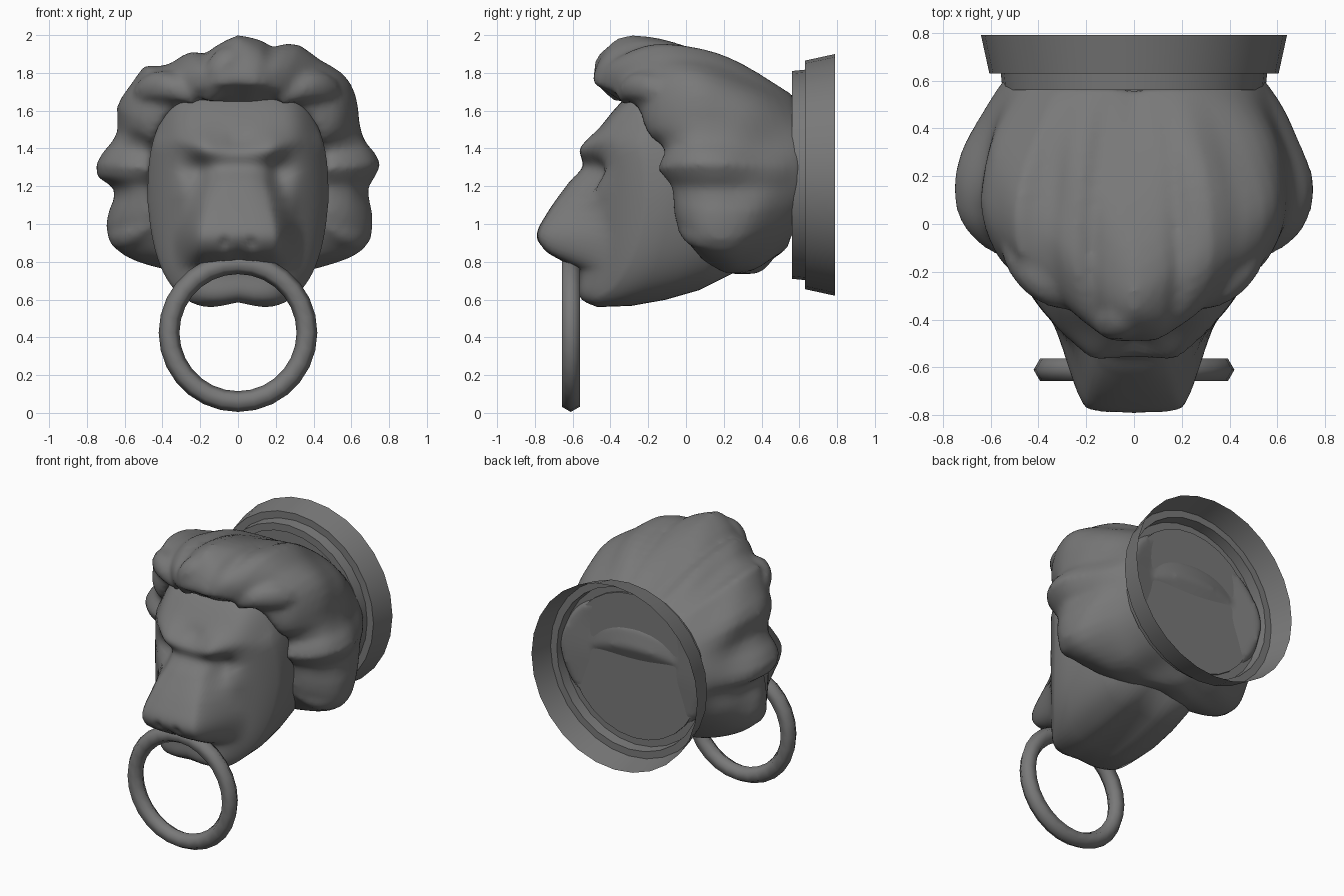
import bpy, bmesh, math
from math import sin, cos, pi, exp

cube = bpy.data.objects.get("Cube")
if cube:
    bpy.data.objects.remove(cube, do_unlink=True)

iron = bpy.data.materials.new("dark grey iron")
iron.use_nodes = True
grey = (0.19, 0.19, 0.19, 1)
iron.diffuse_color = grey
shader = next(n for n in iron.node_tree.nodes if n.type == 'BSDF_PRINCIPLED')
shader.inputs["Base Color"].default_value = grey


def spline(points):
    """Smooth function through (key, value) points."""
    n = len(points)

    def slope(i):
        a, b = points[max(i - 1, 0)], points[min(i + 1, n - 1)]
        return (b[1] - a[1]) / (b[0] - a[0])

    def value(k):
        k = min(max(k, points[0][0]), points[-1][0])
        i = next((j for j in range(n - 1) if k <= points[j + 1][0]), n - 2)
        (k0, v0), (k1, v1) = points[i], points[i + 1]
        h = k1 - k0
        t = (k - k0) / h
        s = t * t * (3 - 2 * t)
        return (v0 + (v1 - v0) * s + h * t * (1 - t) ** 2 * slope(i)
                - h * t * t * (1 - t) * slope(i + 1))
    return value


def step(a, b, v):
    t = min(max((v - a) / (b - a), 0), 1)
    return t * t * (3 - 2 * t)


def bump(x, z, cx, cz, size):
    return exp(-((x - cx) ** 2 + (z - cz) ** 2) / size ** 2)


def skin(bm, rings, first, last=None):
    """Join closed rings of points; end points close them with fans."""
    loops = [[bm.verts.new(p) for p in ring] for ring in rings]
    n = len(loops[0])
    for a, b in zip(loops, loops[1:]):
        for i in range(n):
            j = (i + 1) % n
            bm.faces.new((a[i], a[j], b[j], b[i]))
    for loop, tip in ((loops[0], first), (loops[-1], last)):
        if tip is not None:
            v = bm.verts.new(tip)
            for i in range(n):
                bm.faces.new((loop[i], loop[(i + 1) % n], v))


def finish(bm, name):
    bmesh.ops.recalc_face_normals(bm, faces=bm.faces[:])
    mesh = bpy.data.meshes.new(name)
    bm.to_mesh(mesh)
    bm.free()
    for p in mesh.polygons:
        p.use_smooth = True
    mesh.materials.append(iron)
    obj = bpy.data.objects.new(name, mesh)
    bpy.context.collection.objects.link(obj)
    return obj


# Face: relief over a tapered outline, from centre profile and cheeks
profile = spline([(.55, -.50), (.6, -.57), (.76, -.575), (.8, -.65), (.86, -.75),
                  (.94, -.79), (1.05, -.74), (1.22, -.62), (1.3, -.55), (1.38, -.555),
                  (1.44, -.51), (1.62, -.37), (1.72, -.28)])
ridge_width = spline([(.57, .27), (.8, .27), (.95, .27), (1.1, .23), (1.25, .19),
                      (1.38, .24), (1.46, .32), (1.72, .34)])


def face_depth(x, z):
    x = abs(x)
    w = ridge_width(z)
    front = profile(z) + .05 * min(x / w, 1.3) ** 3
    cheek = max(-.49, profile(z) + .03) + 1.9 * max(0, x - .22) ** 1.5
    y = front + (cheek - front) * step(.7 * w, 1.3 * w, x)
    y += .06 * bump(x, z, .23, 1.28, .09)          # eye socket
    y -= .025 * bump(x, z, .29, 1.21, .06)         # eye
    y -= .035 * bump(x, z, .18, 1.41, .08)         # brow
    y += .025 * bump(x, z, 0, 1.45, .05)           # frown
    y += .02 * bump(x, z, .07, .9, .03)            # nostril
    y += .025 * bump(x, z, 0, .84, .04)            # lip cleft
    return y


SEGMENTS, RINGS = 72, 30


def outline(angle, t):
    c, s = cos(angle), sin(angle)
    up = math.copysign(abs(s) ** .6, s)
    x = .48 * math.copysign(abs(c) ** .6, c)
    if s > 0:
        return x * (1 - .1 * up ** 2) * t, 1.13 + .59 * up * t
    lobe = .035 * bump(x, 0, 0, 0, .12) * step(.7, 1, -up)   # dip under the chin
    return x * (1 - .16 * abs(up) ** 1.2) * t, 1.13 + (.58 * up + lobe) * t


angles = [2 * pi * i / SEGMENTS for i in range(SEGMENTS)]
rings = []
for k in range(1, RINGS + 1):
    t = (k / RINGS) ** .9
    ring = []
    for a in angles:
        x, z = outline(a, t)
        ring.append((x, face_depth(x, z) + .04 * t ** 14, z))
    rings.append(ring)
rim = rings[-1]
for blend, shrink in ((.25, .99), (.5, .94), (.75, .86), (1, .72)):
    rings.append([(x * (.5 + shrink / 2), y + (.25 - y) * blend, 1.2 + (z - 1.2) * shrink)
                  for x, y, z in rim])
bm = bmesh.new()
skin(bm, rings, (0, face_depth(0, 1.13), 1.13), (0, .25, 1.2))
finish(bm, "face")

# Mane: radial profile swept round the head; degrees clockwise from the top
MID = 1.25
outer = spline([(0, .75), (11, .73), (15, .71), (18, .74), (25, .77), (34, .755),
                (47, .78), (56, .755), (67, .70), (75, .70), (85, .76), (95, .69),
                (106, .74), (118, .775), (136, .66), (158, .55), (180, .515), (202, .55),
                (221, .64), (240, .755), (250, .745), (264, .65), (268, .73), (275, .755),
                (286, .69), (292, .685), (300, .74), (313, .75), (320, .77), (327, .70),
                (339, .71), (346, .67), (350, .70), (360, .75)])
inner = spline([(0, .5), (42, .51), (64, .5), (85, .48), (118, .5), (136, .52),
                (158, .48), (180, .42)])
front_y = spline([(0, -.49), (10, -.49), (25, -.4), (42, -.27), (64, -.2), (73, -.11),
                  (85, -.15), (95, -.08), (118, -.05), (136, .05), (158, .13), (180, .16)])
widest_y = spline([(0, -.28), (45, .04), (85, .15), (118, .2), (180, .35)])
back_y = spline([(0, .56), (45, .58), (85, .61), (118, .58), (180, .5)])
back_r = spline([(0, .42), (45, .5), (85, .54), (118, .5), (180, .36)])


def mane_point(angle, s):
    """s runs -1 (inside), 0 (front edge), 1 (widest), 2 (back)."""
    full = math.degrees(angle)
    d = min(full, 360 - full)
    r0, r1, r2 = inner(d), outer(full), back_r(d)
    y0, y1, y2 = front_y(d), widest_y(d), back_y(d)
    wave = .015 * sin(angle * 9 + 3 * s) * sin(pi * max(s, 0)) ** 2
    if s < 0:
        r, y = r0 + .13 * s, y0 - .2 * s
    elif s <= 1:
        r = r0 + (r1 - r0) * sin(s * pi / 2)
        y = y1 - (y1 - y0) * cos(s * pi / 2) + wave
    else:
        t = s - 1
        r, y = r2 + (r1 - r2) * (1 - t ** 1.7), y1 + (y2 - y1) * t
    r += wave
    return (r * sin(angle), y, MID + r * cos(angle))


bm = bmesh.new()
skin(bm, [[mane_point(a, k / 10) for a in angles] for k in range(-10, 21)],
     (0, .12, MID), (0, .52, MID))


# Locks of hair: tapered tubes merged into the mane
def add_lock(points, thickness, side=1):
    data = bpy.data.curves.new("lock", 'CURVE')
    data.dimensions = '3D'
    data.bevel_depth = thickness
    data.bevel_resolution = 3
    data.use_fill_caps = True
    path = data.splines.new('NURBS')
    path.points.add(len(points) - 1)
    path.use_endpoint_u = True
    path.order_u = 3
    for i, (p, (x, y, z)) in enumerate(zip(path.points, points)):
        p.co = (x * side, y, z, 1)
        p.radius = .35 if i in (0, len(points) - 1) else 1
    obj = bpy.data.objects.new("lock", data)
    bpy.context.collection.objects.link(obj)
    bpy.context.view_layer.update()
    mesh = bpy.data.meshes.new_from_object(
        obj.evaluated_get(bpy.context.evaluated_depsgraph_get()))
    bm.from_mesh(mesh)
    bpy.data.objects.remove(obj, do_unlink=True)
    bpy.data.meshes.remove(mesh)


add_lock([(-.16, -.34, 1.66), (-.11, -.41, 1.78), (0, -.36, 1.89), (.03, -.1, 1.87)], .1)
add_lock([(-.5, .48, 1.3), (-.28, .41, 1.42), (.28, .41, 1.4), (.5, .48, 1.22)], .2)
for side in (1, -1):
    add_lock([(.22, -.33, 1.66), (.34, -.29, 1.74), (.5, -.1, 1.7), (.55, .15, 1.58)], .09, side)
    add_lock([(.48, -.07, 1.3), (.62, -.02, 1.34), (.67, .2, 1.32), (.58, .45, 1.28)], .085, side)
    add_lock([(.46, -.02, 1.0), (.58, .04, .94), (.62, .22, .95), (.52, .42, 1.0)], .09, side)
bmesh.ops.remove_doubles(bm, verts=bm.verts[:], dist=.0005)
mane = finish(bm, "mane")
remesh = mane.modifiers.new("Merge", 'REMESH')
remesh.mode = 'VOXEL'
remesh.voxel_size = .02
remesh.use_smooth_shade = True
soften = mane.modifiers.new("Soften", 'SMOOTH')
soften.factor = .5
soften.iterations = 5

# Stepped wall plate, open at the back
bm = bmesh.new()
plate_angles = [2 * pi * i / 28 for i in range(28)]
skin(bm, [[(r * sin(a), y, 1.26 + r * cos(a)) for a in plate_angles]
          for r, y in ((.5, .575), (.5, .56), (.55, .56), (.557, .63), (.605, .63), (.64, .79))],
     (0, .575, 1.26))
finish(bm, "wall_plate").data.set_sharp_from_angle(angle=.6)

# Knocker ring held in the mouth
bpy.ops.mesh.primitive_torus_add(major_radius=.365, minor_radius=.055, major_segments=28,
                                 minor_segments=6, location=(0, -.61, .425),
                                 rotation=(pi / 2, 0, 0))
ring_obj = bpy.context.object
ring_obj.name = "knocker_ring"
ring_obj.data.materials.append(iron)
bpy.ops.object.shade_smooth()
